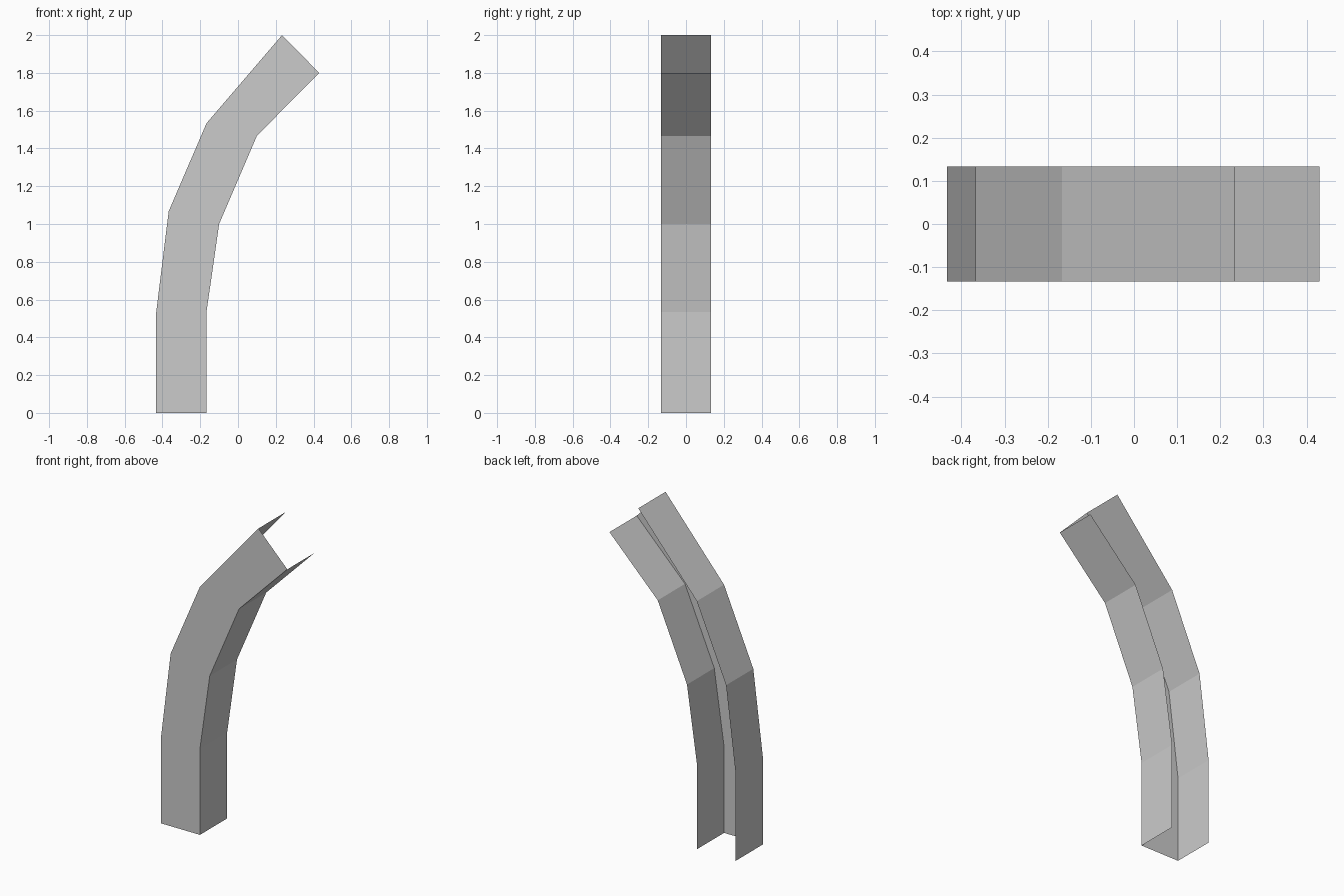
import bpy, bmesh

if "Cube" in bpy.data.objects:
    bpy.data.objects.remove(bpy.data.objects["Cube"])

HALF_DEPTH = 0.133

# Side profiles of the bent channel (x, z), bottom to top
left = [(-0.433, 0), (-0.433, 0.533), (-0.367, 1.067), (-0.167, 1.533), (0.233, 2.0)]
right = [(-0.167, 0), (-0.167, 0.533), (-0.1, 1.0), (0.1, 1.467), (0.43, 1.8)]

# Open U section per level: left back, left front, right front, right back
bm = bmesh.new()
rings = []
for (lx, lz), (rx, rz) in zip(left, right):
    section = [(lx, HALF_DEPTH, lz), (lx, -HALF_DEPTH, lz),
               (rx, -HALF_DEPTH, rz), (rx, HALF_DEPTH, rz)]
    rings.append([bm.verts.new(p) for p in section])

# Skin the left wall, front wall and right wall; back and ends stay open
for low, high in zip(rings, rings[1:]):
    for i in range(3):
        bm.faces.new((low[i], low[i + 1], high[i + 1], high[i]))

mesh = bpy.data.meshes.new("bent_channel")
bm.to_mesh(mesh)
bm.free()
bpy.context.collection.objects.link(bpy.data.objects.new("bent_channel", mesh))
